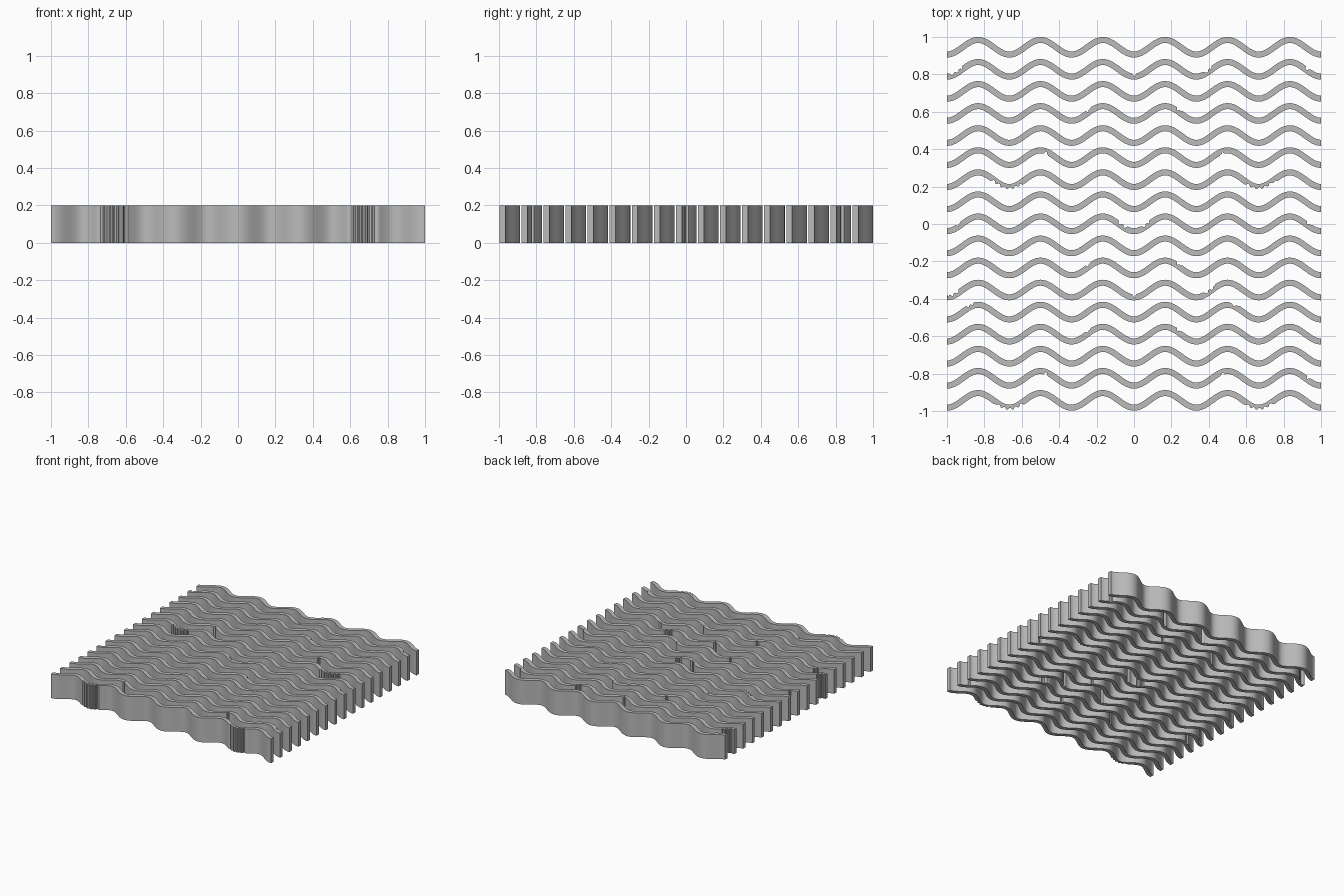
import bpy, bmesh, math

cube = bpy.data.objects.get("Cube")
if cube:
    bpy.data.objects.remove(cube, do_unlink=True)

ROWS, PITCH, HEIGHT = 17, 0.118, 0.2
HALF_THICK, AMP, K = 0.016, 0.039, 6 * math.pi
STEPS = 288

grey = bpy.data.materials.new("plain grey")
grey.use_nodes = True
grey.diffuse_color = (0.5, 0.5, 0.5, 1)
grey.node_tree.nodes["Principled BSDF"].inputs["Base Color"].default_value = (0.5, 0.5, 0.5, 1)

# Ragged nicks: row -> (centre x, half width, side), side +1 back edge, -1 front edge
nicks = {
    1: [(-0.95, 0.035, 1), (0, 0.008, 1), (0.4, 0.02, 1), (0.925, 0.012, 1)],
    3: [(-0.235, 0.012, 1), (0.235, 0.012, 1)],
    5: [(-0.465, 0.01, -1), (0.465, 0.01, -1)],
    6: [(-0.68, 0.075, -1), (0.68, 0.075, -1)],
    8: [(-0.065, 0.02, 1), (0.065, 0.02, 1), (-0.93, 0.01, 1), (0.93, 0.01, 1)],
    10: [(-0.235, 0.01, 1), (0.235, 0.01, 1)],
    11: [(-0.965, 0.03, 1), (0, 0.008, 1), (0.41, 0.03, 1)],
    12: [(-0.87, 0.012, 1), (0.53, 0.02, 1)],
    13: [(-0.235, 0.01, 1), (0.235, 0.01, 1)],
    15: [(-0.465, 0.01, -1), (0.465, 0.01, -1), (0.925, 0.008, 1)],
    16: [(-0.67, 0.07, -1), (0.67, 0.07, -1)],
}


def edge_offset(row, x, side, i):
    """Distance from the centre line to one edge, reduced in a comb at nicks."""
    for cx, half, nick_side in nicks.get(row, []):
        if nick_side == side and abs(x - cx) < half:
            return HALF_THICK * (0.1 if i % 4 < 2 else 0.7)
    return HALF_THICK


def wavy_strip(row):
    """One upright corrugated strip, swept along x."""
    y_mid = 0.945 - row * PITCH
    bm = bmesh.new()
    rings = []
    for i in range(STEPS + 1):
        x = -1 + 2 * i / STEPS
        y = y_mid - AMP * math.cos(K * x)
        slope = AMP * K * math.sin(K * x)
        length = math.hypot(1, slope)
        nx, ny = -slope / length, 1 / length
        ring = []
        for side, z in ((-1, 0), (1, 0), (1, HEIGHT), (-1, HEIGHT)):
            d = side * edge_offset(row, x, side, i)
            ring.append(bm.verts.new((x + nx * d, y + ny * d, z)))
        rings.append(ring)
    for a, b in zip(rings, rings[1:]):
        for j in range(4):
            k = (j + 1) % 4
            bm.faces.new((a[j], a[k], b[k], b[j]))
    bm.faces.new(rings[0])
    bm.faces.new(rings[-1])
    bmesh.ops.recalc_face_normals(bm, faces=bm.faces)
    mesh = bpy.data.meshes.new("wavy_strip")
    bm.to_mesh(mesh)
    bm.free()
    mesh.materials.append(grey)
    obj = bpy.data.objects.new(f"wavy_strip_{row + 1}", mesh)
    bpy.context.collection.objects.link(obj)
    return obj


# Rows of strips from back to front
bpy.ops.object.select_all(action="DESELECT")
for row in range(ROWS):
    strip = wavy_strip(row)
    strip.select_set(True)
    bpy.context.view_layer.objects.active = strip
bpy.ops.object.shade_smooth_by_angle(angle=math.radians(30))
